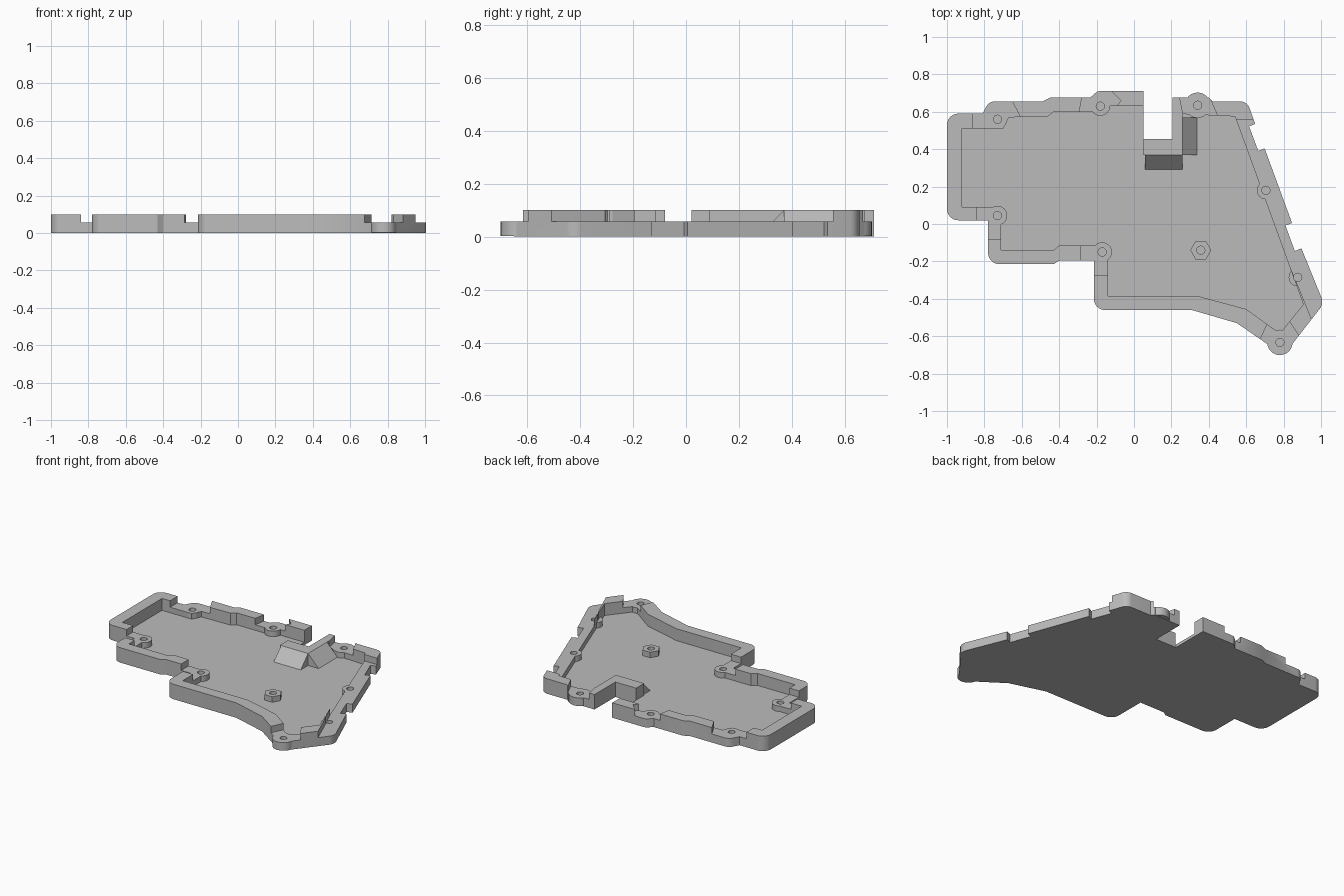
import bpy, bmesh, math
from mathutils import Vector

if "Cube" in bpy.data.objects:
    bpy.data.objects.remove(bpy.data.objects["Cube"])

FLOOR, LOW, TOP = 0.02, 0.057, 0.1

grey = bpy.data.materials.new("case_grey")
grey.use_nodes = True
grey.diffuse_color = (0.5, 0.5, 0.5, 1)
grey.node_tree.nodes["Principled BSDF"].inputs["Base Color"].default_value = (0.5, 0.5, 0.5, 1)


def fillet(pts):
    """Round each (x, y, radius) corner of a closed outline."""
    out = []
    for i, p in enumerate(pts):
        c = Vector(p[:2])
        r = p[2] if len(p) > 2 else 0
        if not r:
            out.append(c)
            continue
        a = (Vector(pts[i - 1][:2]) - c).normalized()
        b = (Vector(pts[(i + 1) % len(pts)][:2]) - c).normalized()
        half = a.angle(b) / 2
        mid = c + (a + b).normalized() * (r / math.sin(half))
        u = c + a * (r / math.tan(half)) - mid
        v = c + b * (r / math.tan(half)) - mid
        for k in range(7):
            d = u.lerp(v, k / 6).normalized()
            out.append(mid + d * r)
    return out


def prism(name, pts, z0, z1):
    bm = bmesh.new()
    face = bm.faces.new([bm.verts.new((p[0], p[1], z0)) for p in pts])
    new = bmesh.ops.extrude_face_region(bm, geom=[face])["geom"]
    bmesh.ops.translate(bm, vec=(0, 0, z1 - z0),
                        verts=[g for g in new if isinstance(g, bmesh.types.BMVert)])
    bmesh.ops.recalc_face_normals(bm, faces=bm.faces)
    mesh = bpy.data.meshes.new(name)
    bm.to_mesh(mesh)
    bm.free()
    mesh.materials.append(grey)
    ob = bpy.data.objects.new(name, mesh)
    bpy.context.collection.objects.link(ob)
    return ob


def disc(x, y, r, n=24):
    return [(x + r * math.cos(math.tau * i / n), y + r * math.sin(math.tau * i / n))
            for i in range(n)]


def combine(target, tool, op):
    mod = target.modifiers.new(op, "BOOLEAN")
    mod.operation, mod.object, mod.solver = op, tool, "EXACT"
    bpy.context.view_layer.objects.active = target
    bpy.ops.object.modifier_apply(modifier=mod.name)
    bpy.data.objects.remove(tool)


# Outer outline, clockwise from the back right corner of the left block
outline = fillet([
    (-1, 0.59, 0.06), (-0.81, 0.59), (-0.775, 0.655, 0.05), (-0.49, 0.655), (-0.45, 0.675),
    (-0.235, 0.675), (-0.195, 0.71, 0.03), (0.05, 0.71), (0.05, 0.455), (0.205, 0.455),
    (0.205, 0.675), (0.4, 0.675), (0.42, 0.655), (0.605, 0.655, 0.05), (0.648, 0.535),
    (0.615, 0.522), (0.665, 0.39), (0.698, 0.405), (0.845, 0.005), (0.81, -0.008),
    (0.86, -0.145), (0.895, -0.13), (1.015, -0.425, 0.06), (0.84, -0.65), (0.71, -0.64),
    (0.55, -0.53), (0.31, -0.46), (-0.215, -0.46, 0.06), (-0.215, -0.195), (-0.4, -0.195),
    (-0.43, -0.215), (-0.78, -0.215, 0.06), (-0.78, 0.02), (-1, 0.02, 0.06)])
# Pocket outline
pocket = [
    (-0.92, 0.51), (-0.7, 0.51), (-0.67, 0.57), (-0.46, 0.575), (-0.43, 0.6),
    (-0.21, 0.6), (-0.14, 0.63), (0.055, 0.63), (0.055, 0.45), (0.21, 0.45), (0.21, 0.59), (0.54, 0.575),
    (0.905, -0.43), (0.78, -0.585), (0.6, -0.455), (0.34, -0.385), (-0.14, -0.385),
    (-0.14, -0.115), (-0.4, -0.115), (-0.43, -0.14), (-0.71, -0.14), (-0.71, 0.09), (-0.92, 0.09)]

# Tray: solid slab with a pocket
case = prism("case_tray", outline, 0, TOP)
combine(case, prism("cut", pocket, FLOOR, 0.2), "DIFFERENCE")

# Lowered rim sections around the screws and along the outer side
lowered = [
    [(-0.86, 0.48), (-0.86, 0.73), (-0.69, 0.73), (-0.57, 0.5)],
    [(-0.3, 0.56), (-0.265, 0.75), (-0.16, 0.75), (-0.07, 0.66), (-0.15, 0.56)],
    [(0.23, 0.75), (0.27, 0.55), (0.46, 0.55), (0.37, 0.75)],
    [(0.5, 0.555), (0.8, 0.555), (1.1, -0.4), (1.1, -0.56), (0.97, -0.56), (0.89, -0.36)],
    [(0.65, -0.67), (0.72, -0.52), (0.81, -0.49), (0.89, -0.61), (0.88, -0.8), (0.65, -0.8)],
    [(-0.285, -0.275), (-0.285, -0.08), (-0.1, -0.08), (-0.1, -0.275)],
    [(-0.84, -0.08), (-0.84, 0.12), (-0.65, 0.12), (-0.65, -0.08)]]
for pts in lowered:
    combine(case, prism("cut", pts, LOW, 0.2), "DIFFERENCE")

# Screw bosses and hexagonal centre standoff
bosses = [(-0.73, 0.56, 0.052), (-0.18, 0.63, 0.052), (0.34, 0.635, 0.068), (0.705, 0.18, 0.048),
          (0.875, -0.285, 0.048), (0.78, -0.633, 0.068), (-0.17, -0.15, 0.052),
          (-0.73, 0.045, 0.052)]
for x, y, r in bosses:
    combine(case, prism("boss", disc(x, y, r), 0.003, LOW), "UNION")
combine(case, prism("standoff", disc(0.357, -0.14, 0.056, 6), 0.01, LOW), "UNION")
for x, y, r in bosses + [(0.357, -0.14, 0)]:
    combine(case, prism("hole", disc(x, y, 0.022, 16), FLOOR, 0.2), "DIFFERENCE")

# Raised housing around the rear notch
prism("notch_housing", [(0.051, 0.454), (0.051, 0.37), (0.26, 0.37), (0.26, 0.6), (0.206, 0.6),
                        (0.206, 0.454)], 0.01, TOP)


def ramp(name, corner, along, out):
    """Wedge falling from the housing top to the floor in direction out."""
    c, a, o = Vector((*corner, 0)), Vector((*along, 0)), Vector((*out, 0))
    hi, lo = Vector((0, 0, TOP)), Vector((0, 0, 0.015))
    ends = [[e + lo, e + o + lo, e + hi] for e in (c, c + a)]
    bm = bmesh.new()
    s, t = [[bm.verts.new(p) for p in end] for end in ends]
    bm.faces.new(s)
    bm.faces.new(t)
    for i in range(3):
        bm.faces.new((s[i - 1], s[i], t[i], t[i - 1]))
    bmesh.ops.recalc_face_normals(bm, faces=bm.faces)
    mesh = bpy.data.meshes.new(name)
    bm.to_mesh(mesh)
    bm.free()
    mesh.materials.append(grey)
    bpy.context.collection.objects.link(bpy.data.objects.new(name, mesh))


ramp("front_ramp", (0.06, 0.37), (0.2, 0), (0, -0.083))
ramp("side_ramp", (0.26, 0.37), (0, 0.2), (0.083, 0))

# Smooth the round corners, keep the sharp edges
bpy.ops.object.select_all(action="DESELECT")
case.select_set(True)
bpy.context.view_layer.objects.active = case
bpy.ops.object.shade_smooth_by_angle(angle=math.radians(30))
